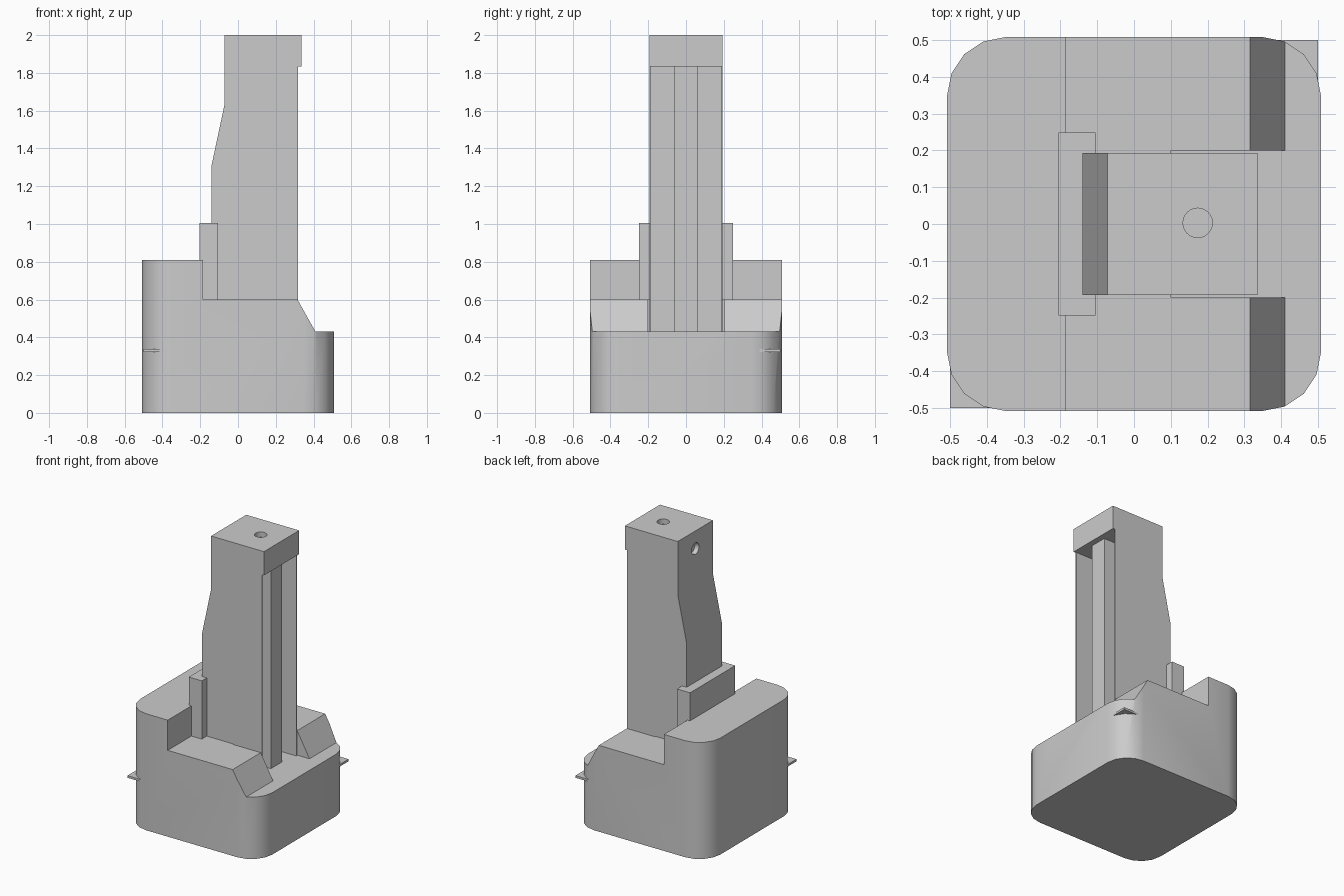
import bpy, bmesh, math
from mathutils import Vector

old = bpy.data.objects.get("Cube")
if old:
    bpy.data.objects.remove(old, do_unlink=True)

GREY = (0.6, 0.6, 0.6, 1.0)
mat = bpy.data.materials.new("plain_grey")
mat.use_nodes = True
mat.diffuse_color = GREY
mat.node_tree.nodes["Principled BSDF"].inputs["Base Color"].default_value = GREY


def prism(name, outline, low, high, axis="z"):
    """Extrude a 2D outline: (x, y) along z, (x, z) along y or (y, z) along x."""
    place = {"z": lambda a, b, t: (a, b, t),
             "y": lambda a, b, t: (a, t, b),
             "x": lambda a, b, t: (t, a, b)}[axis]
    bm = bmesh.new()
    face = bm.faces.new([bm.verts.new(place(a, b, low)) for a, b in outline])
    out = bmesh.ops.extrude_face_region(bm, geom=[face])
    moved = [v for v in out["geom"] if isinstance(v, bmesh.types.BMVert)]
    bmesh.ops.translate(bm, verts=moved, vec=Vector(place(0, 0, high - low)))
    bmesh.ops.recalc_face_normals(bm, faces=bm.faces)
    mesh = bpy.data.meshes.new(name)
    bm.to_mesh(mesh)
    bm.free()
    mesh.materials.append(mat)
    obj = bpy.data.objects.new(name, mesh)
    bpy.context.collection.objects.link(obj)
    return obj


def rect(x0, x1, y0, y1):
    return [(x0, y0), (x1, y0), (x1, y1), (x0, y1)]


def circle(cx, cy, r, n=24):
    return [(cx + r * math.cos(math.tau * i / n), cy + r * math.sin(math.tau * i / n))
            for i in range(n)]


def rounded_square(half, r, steps):
    points = []
    for quarter, (sx, sy) in enumerate([(1, 1), (-1, 1), (-1, -1), (1, -1)]):
        for i in range(steps + 1):
            a = math.pi / 2 * (quarter + i / steps)
            points.append((sx * (half - r) + r * math.cos(a),
                           sy * (half - r) + r * math.sin(a)))
    return points


def activate(obj):
    bpy.ops.object.select_all(action="DESELECT")
    obj.select_set(True)
    bpy.context.view_layer.objects.active = obj


def cut(obj, cutter):
    cutter.hide_render = True
    activate(obj)
    mod = obj.modifiers.new("cut", "BOOLEAN")
    mod.operation = "DIFFERENCE"
    mod.solver = "EXACT"
    mod.object = cutter
    bpy.ops.object.modifier_apply(modifier=mod.name)
    bpy.data.objects.remove(cutter, do_unlink=True)


def smooth(obj):
    activate(obj)
    bpy.ops.object.shade_smooth_by_angle(angle=math.radians(30))


# Rounded base with a stepped and sloped top
FLOOR, DECK = 0.43, 0.6
base = prism("base", rounded_square(0.508, 0.16, 4), 0, 0.81)
cut(base, prism("step_cutter", [(-0.185, 1), (-0.185, DECK), (0.315, DECK),
                                (0.41, FLOOR), (0.7, FLOOR), (0.7, 1)], -1, 1, "y"))
cut(base, prism("notch_cutter", rect(0.1, 0.7, -0.2, 0.2), FLOOR, 1))
smooth(base)

# Tower with a sloped back and an overhanging head
HEAD = 1.835
tower = prism("tower", [(-0.14, 0.41), (0.318, 0.41), (0.318, HEAD), (0.335, HEAD),
                        (0.335, 2), (-0.072, 2), (-0.072, 1.63), (-0.14, 1.31)],
              -0.193, 0.193, "y")

# Two deep channels leaving a central rail
W, R = 0.187, 0.06
cut(tower, prism("channel_cutter", [(0.5, -W), (0.5, W), (0.17, W), (0.17, R), (0.295, R),
                                    (0.295, -R), (0.17, -R), (0.17, -W)], 0.3, HEAD))

# Round sockets in the top and the back of the head
cut(tower, prism("top_socket_cutter", circle(0.173, 0.003, 0.04), 1.965, 2.1))
cut(tower, prism("back_socket_cutter", circle(0, 1.877, 0.04), -0.2, -0.04, "x"))
smooth(tower)

# Bracket behind the tower
prism("back_bracket", rect(-0.205, -0.105, -0.248, 0.248), 0.55, 1.005)

# Thin tabs at two opposite corners
for side, name in ((1, "back_left_tab"), (-1, "front_right_tab")):
    a, b = sorted((side * 0.36, side * 0.5))
    prism(name, rect(a, b, a, b), 0.322, 0.337)
